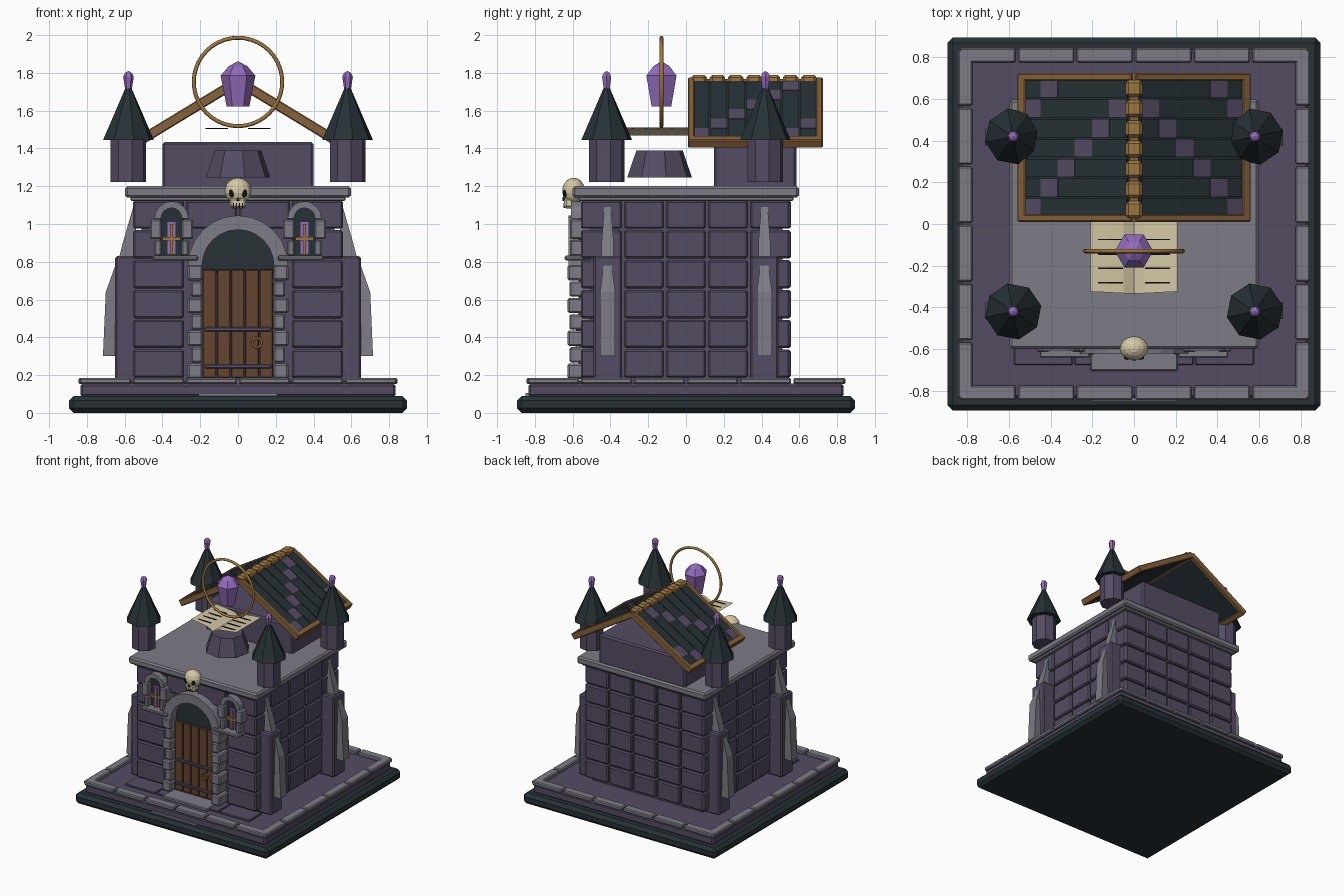
import bpy, bmesh, math
from mathutils import Matrix, Vector

if "Cube" in bpy.data.objects:
    bpy.data.objects.remove(bpy.data.objects["Cube"])


def material(name, r, g, b):
    m = bpy.data.materials.new(name)
    m.use_nodes = True
    m.diffuse_color = (r, g, b, 1)
    m.node_tree.nodes["Principled BSDF"].inputs["Base Color"].default_value = (r, g, b, 1)
    return m


STONE = material("purple stone", .09, .072, .125)
TRIM = material("grey trim", .205, .197, .235)
SLATE = material("dark slate", .02, .031, .037)
DOOR = material("door wood", .13, .06, .03)
BEAM = material("roof beam wood", .24, .12, .045)
GOLD = material("old gold", .33, .18, .05)
GEM = material("violet crystal", .29, .15, .5)
BONE = material("bone", .66, .58, .38)
BLACK = material("black", .006, .006, .008)


def finish(name, bm, mat, bevel=0, smooth=False):
    bmesh.ops.recalc_face_normals(bm, faces=bm.faces)
    me = bpy.data.meshes.new(name)
    bm.to_mesh(me)
    bm.free()
    ob = bpy.data.objects.new(name, me)
    bpy.context.collection.objects.link(ob)
    me.materials.append(mat)
    if smooth:
        me.shade_smooth()
    if bevel:
        mod = ob.modifiers.new("Bevel", "BEVEL")
        mod.width, mod.segments = bevel, 1
    return ob


def boxes(name, specs, mat, bevel=0, matrix=Matrix()):
    """One object from (x0, x1, y0, y1, z0, z1) boxes."""
    bm = bmesh.new()
    for x0, x1, y0, y1, z0, z1 in specs:
        centre = Vector((x0 + x1, y0 + y1, z0 + z1)) / 2
        size = Matrix.Diagonal((x1 - x0, y1 - y0, z1 - z0, 1))
        bmesh.ops.create_cube(bm, size=1, matrix=matrix @ Matrix.Translation(centre) @ size)
    return finish(name, bm, mat, bevel)


def prism(name, outline, y0, y1, mat, taper=1, bevel=0):
    """Extrude an (x, z) outline along y."""
    bm = bmesh.new()
    front = [bm.verts.new((x, y0, z)) for x, z in outline]
    back = [bm.verts.new((x, y1, z)) for x, z in outline]
    bm.faces.new(front)
    bm.faces.new(back[::-1])
    for i in range(len(front)):
        j = (i + 1) % len(front)
        bm.faces.new((front[i], front[j], back[j], back[i]))
    return finish(name, bm, mat, bevel)


def lathe(name, profile, sides, x, y, mat, turn=0):
    """Faceted turned shape from (radius, z) points; radius 0 closes to a tip."""
    bm = bmesh.new()
    rings = []
    for r, z in profile:
        n = sides if r else 1
        rings.append([bm.verts.new((x + r * math.cos(turn + math.tau * k / sides),
                                    y + r * math.sin(turn + math.tau * k / sides), z)) for k in range(n)])
    for a, b in zip(rings, rings[1:]):
        for k in range(sides):
            j = (k + 1) % sides
            quad = [a[k % len(a)], a[j % len(a)], b[j % len(b)], b[k % len(b)]]
            bm.faces.new(list(dict.fromkeys(quad)))
    for ring in (rings[0], rings[-1]):
        if len(ring) > 1:
            bm.faces.new(ring)
    return finish(name, bm, mat)


def torus(name, R, r, loc, mat, seg):
    bpy.ops.mesh.primitive_torus_add(major_radius=R, minor_radius=r, major_segments=seg, minor_segments=8,
                                     location=loc, rotation=(math.pi / 2, 0, 0))
    ob = bpy.context.object
    ob.name = name
    ob.data.materials.append(mat)
    ob.data.shade_smooth()


def arc(cx, cz, r, n=12):
    return [(cx + r * math.cos(math.pi * k / n), cz + r * math.sin(math.pi * k / n)) for k in range(n + 1)]


# Plinth, floor and border paving
boxes("plinth", [(-.895, .895, -.895, .895, 0, .09)], SLATE, .025)
boxes("floor", [(-.835, .835, -.835, .835, .085, .155)], STONE, .012)
paving = []
for k in range(-3, 3):
    a, b = k * .281 + .006, k * .281 + .275
    for s in (-1, 1):
        lo, hi = sorted((s * .775, s * .845))
        paving += [(a, b, lo, hi, .153, .185), (lo, hi, a, b, .153, .185)]
boxes("border_paving", paving, TRIM, .007)
boxes("front_paving", [(k * .29 + .004, k * .29 + .286, -.676, -.5, .15, .168) for k in range(-2, 2)], STONE, .005)
boxes("door_step", [(-.21, .21, -.705, -.55, .15, .176)], TRIM, .006)
boxes("front_step", [(-.21, .21, -.85, -.83, .09, .105)], TRIM)

# Walls: a core faced with coursed blocks
boxes("wall_core", [(-.51, .51, -.51, .51, .15, 1.14)], STONE)
blocks = []
for row in range(6):
    z0, z1 = .185 + row * .158, .335 + row * .158
    for k in range(5):
        a, b = -.555 + k * .222 + .006, -.555 + (k + 1) * .222 - .006
        blocks += [(.49, .555, a, b, z0, z1), (-.555, -.49, a, b, z0, z1), (a, b, .49, .555, z0, z1)]
    for k in range(4):
        if row == 5 or k in (0, 3):
            blocks.append((-.56 + k * .28 + .006, -.56 + (k + 1) * .28 - .006, -.557, -.49, z0, z1))
boxes("wall_blocks", blocks, STONE, .01)
boxes("roof_slab", [(-.597, .597, -.6, .597, 1.14, 1.2)], TRIM, .012)
boxes("slab_moulding", [(-.568, .568, -.568, .568, 1.122, 1.145)], TRIM, .005)

# Side buttresses with sloped weatherings, and corner turrets
for sx, side in ((1, "left"), (-1, "right")):
    for sy, end in ((1, "back"), (-1, "front")):
        tag = f"{side}_{end}"
        y = sy * .415
        x0, x1 = sorted((sx * .5, sx * .65))
        boxes("buttress_" + tag, [(x0, x1, y - .075, y + .075, .155, .83)], STONE, .01)
        low = [(.64, .3), (.715, .3), (.7, .64), (.65, .78), (.64, .78)]
        high = [(.54, .82), (.63, .82), (.61, .9), (.555, 1.09), (.54, 1.09)]
        for nm, pts, w in (("lower_weathering_", low, .04), ("upper_weathering_", high, .032)):
            ob = prism(nm + tag, [(sx * px, pz) for px, pz in pts], y - w, y + w, TRIM)
            top = max(p[1] for p in pts)
            for v in ob.data.vertices:
                if v.co.z > top - .01:
                    v.co.y = y + (v.co.y - y) * .55
        tx, ty = sx * .58, sy * .42
        lathe("turret_" + tag, [(.096, 1.222), (.096, 1.46)], 8, tx, ty, STONE, .2)
        lathe("turret_roof_" + tag, [(.137, 1.445), (.012, 1.73)], 8, tx, ty, SLATE, .2)
        lathe("turret_crystal_" + tag, [(.018, 1.715), (.028, 1.78), (.018, 1.8), (0, 1.81)], 6, tx, ty, GEM)

# Doorway: jambs, arch, tympanum and planked door
jambs = []
for k in range(7):
    inset = .018 * (k % 2)
    for s in (-1, 1):
        x0, x1 = sorted((s * .187, s * (.267 - inset)))
        jambs.append((x0, x1, -.627 + inset / 2, -.5, .18 + k * .087, .261 + k * .087))
boxes("door_jambs", jambs, TRIM, .009)
prism("door_arch", arc(0, .78, .265) + arc(0, .78, .19)[::-1], -.622, -.5, TRIM)
prism("tympanum", arc(0, .78, .195) + [(-.195, .74), (.195, .74)], -.55, -.5, SLATE)
boxes("door_planks", [(-.187 + k * .075, -.115 + k * .075, -.57, -.5, .185, .76) for k in range(5)], DOOR, .005)
boxes("door_straps", [(-.175, .175, -.582, -.56, z, z + .022) for z in (.235, .432)], STONE, .004)
torus("door_ring", .025, .006, (.1, -.58, .372), GOLD, 16)

# Arched windows
for s, side in ((1, "left"), (-1, "right")):
    c = s * .352
    prism("window_arch_" + side, arc(c, 1.03, .09, 8) + arc(c, 1.03, .055, 8)[::-1], -.61, -.5, TRIM)
    prism("window_pane_" + side, arc(c, 1.03, .06, 8) + [(c - .06, .82), (c + .06, .82)], -.57, -.5, SLATE)
    stones = []
    for t in (-1, 1):
        for z0, z1, w in ((.83, .915, .09), (.92, 1.025, .115)):
            x0, x1 = sorted((c + t * .053, c + t * w))
            stones.append((x0, x1, -.615, -.5, z0, z1))
    boxes("window_jambs_" + side, stones, TRIM, .008)
    boxes("window_sill_" + side, [(c - s * .02 - .12, c - s * .02 + .12, -.642, -.5, .808, .832)], TRIM, .006)
    boxes("window_glass_" + side, [(c - .022, c + .022, -.577, -.56, .84, 1.01)], GEM)
    boxes("window_cross_" + side, [(c - .009, c + .009, -.592, -.57, .835, 1.0),
                                   (c - .048, c + .048, -.592, -.57, .912, .93)], GOLD)

# Skull over the door
bm = bmesh.new()
bmesh.ops.create_uvsphere(bm, u_segments=14, v_segments=9, radius=1, matrix=Matrix.Translation((0, -.595, 1.175))
                          @ Matrix.Diagonal((.071, .06, .07, 1)))
finish("skull_cranium", bm, BONE)
boxes("skull_jaw", [(-.043, .043, -.645, -.57, 1.082, 1.14)], BONE, .012)
boxes("skull_teeth_gaps", [(x - .002, x + .002, -.648, -.64, 1.085, 1.11) for x in (-.024, -.008, .008, .024)], BLACK)
bm = bmesh.new()
for s in (-1, 1):
    bmesh.ops.create_uvsphere(bm, u_segments=10, v_segments=6, radius=1, matrix=Matrix.Translation((s * .032, -.638, 1.163))
                              @ Matrix.Diagonal((.018, .014, .022, 1)))
finish("skull_eyes", bm, BLACK)
prism("skull_nose", [(-.009, 1.122), (.009, 1.122), (0, 1.142)], -.655, -.63, BLACK)

# Gable chamber and open timber-edged roof
boxes("gable_chamber", [(-.4, .4, .147, .585, 1.19, 1.435)], STONE, .012)
APEX, RUN, DROP = 1.755, .535, .325
LENGTH, PITCH = math.hypot(RUN, DROP), math.atan2(DROP, RUN)
for s, side in ((1, "left"), (-1, "right")):
    slope = Matrix.Translation((0, 0, APEX)) @ Matrix.Diagonal((s, 1, 1, 1)) @ Matrix.Rotation(PITCH, 4, 'Y')
    boxes("roof_deck_" + side, [(0, LENGTH - .01, .03, .705, -.015, .008)], SLATE, 0, slope)
    plain, accent = [], []
    for j in range(7):
        y = .034 + j * .0955
        for i in range(6):
            d = .03 + i * .0965
            if i + j in (5, 10):
                accent.append((d, d + .0965, y, y + .088, .004, .022))
            else:
                plain.append((d, d + .0965, y, y + .088, .004, .019))
    boxes("slates_" + side, plain, SLATE, 0, slope)
    boxes("accent_slates_" + side, accent, STONE, 0, slope)
    boxes("roof_beams_" + side, [(0, LENGTH, .01, .046, -.025, .027), (0, LENGTH, .688, .724, -.025, .027),
                                 (LENGTH - .03, LENGTH + .015, .01, .724, -.025, .027)], BEAM, .006, slope)
boxes("ridge_pole", [(-.022, .022, .01, .724, 1.73, 1.768)], BEAM)
boxes("ridge_caps", [(-.04, .04, .028 + k * .097, .11 + k * .097, 1.74, 1.79) for k in range(7)], GOLD, .014)

# Lectern, open book, ring and crystal
lathe("lectern", [(.175, 1.245), (.125, 1.39)], 8, 0, -.14, STONE, .2)
bm = bmesh.new()
section = [(-.21, 1.51), (-.13, 1.503), (-.05, 1.494), (0, 1.468), (.05, 1.494), (.13, 1.503), (.21, 1.51)]
rows = [[bm.verts.new((x, y, z)) for y in (-.335 + abs(x) * .05, .01)] for x, z in section]
for a, b in zip(rows, rows[1:]):
    bm.faces.new((a[0], b[0], b[1], a[1]))
finish("book_pages", bm, BONE)
boxes("book_lines", [(x, x + .12, y - .003, y + .003, 1.503, 1.509) for x in (-.172, .052)
                     for y in (-.075, -.145, -.213, -.282)], BLACK)
torus("halo_ring", .234, .0105, (0, -.13, 1.752), GOLD, 40)
lathe("great_crystal", [(.06, 1.622), (.092, 1.785), (.05, 1.835), (0, 1.862)], 6, 0, -.13, GEM)
